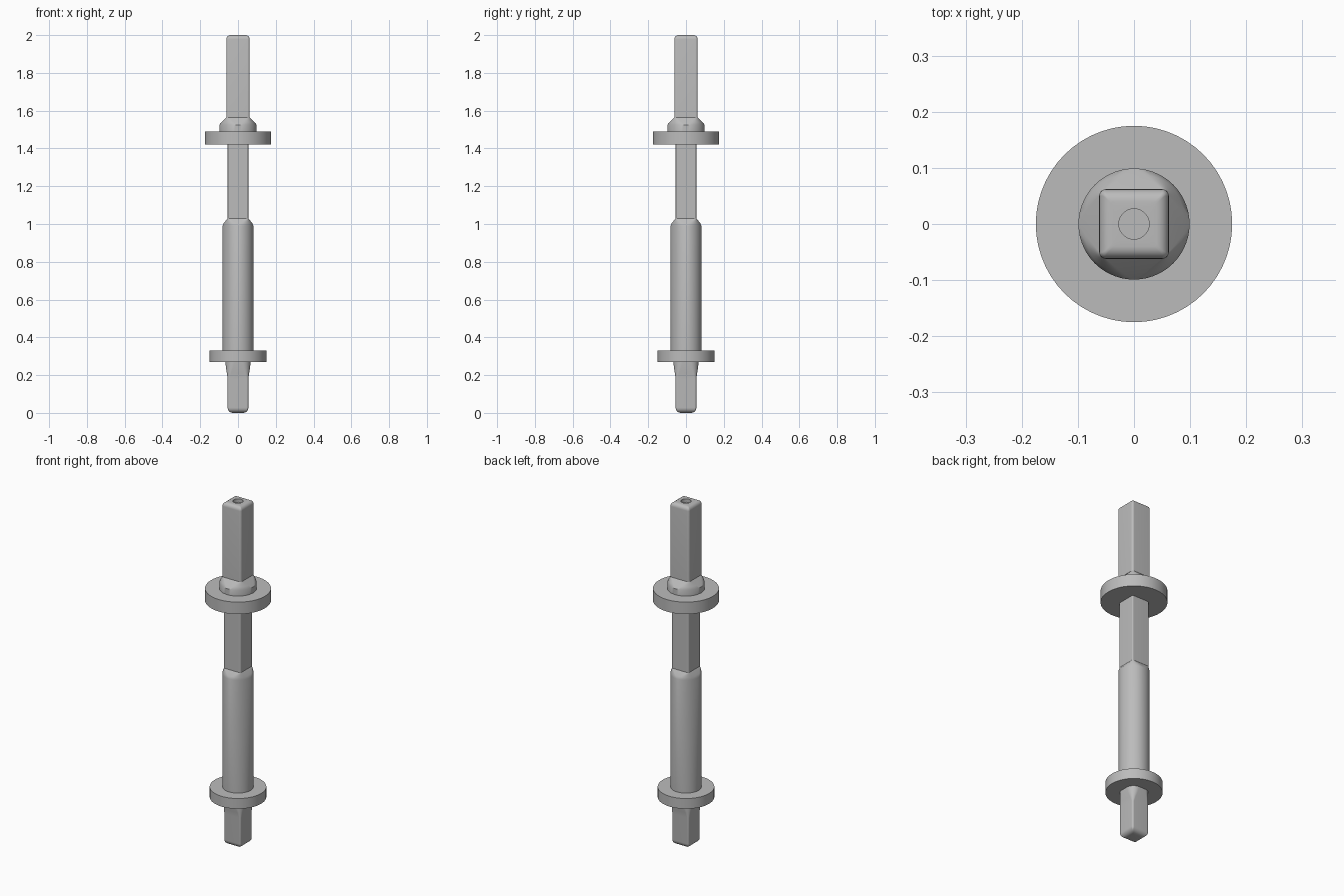
import bpy
import bmesh
from math import sin, cos, pi, radians

cube = bpy.data.objects.get("Cube")
if cube:
    bpy.data.objects.remove(cube)

steel = bpy.data.materials.new("grey steel")
steel.use_nodes = True
STEEL = (0.5, 0.5, 0.5, 1)
steel.diffuse_color = STEEL
steel.node_tree.nodes["Principled BSDF"].inputs["Base Color"].default_value = STEEL

STEPS = 14  # segments per rounded corner


def section(half, corner):
    """Rounded square; it becomes a circle when corner equals half."""
    pts = []
    for q in range(4):
        mid = pi / 4 + q * pi / 2
        sx = 1 if cos(mid) > 0 else -1
        sy = 1 if sin(mid) > 0 else -1
        for i in range(STEPS + 1):
            a = q * pi / 2 + i / STEPS * pi / 2
            pts.append((sx * (half - corner) + corner * cos(a),
                        sy * (half - corner) + corner * sin(a)))
    return pts


def loft(name, rows):
    """Skin a stack of (z, half width, corner radius) sections and cap the ends."""
    bm = bmesh.new()
    rings = [[bm.verts.new((x, y, z)) for x, y in section(h, c)] for z, h, c in rows]
    n = len(rings[0])
    for low, high in zip(rings, rings[1:]):
        for i in range(n):
            j = (i + 1) % n
            bm.faces.new((low[i], low[j], high[j], high[i]))
    bm.faces.new(rings[0][::-1])
    bm.faces.new(rings[-1])
    bmesh.ops.remove_doubles(bm, verts=bm.verts, dist=0.00001)
    mesh = bpy.data.meshes.new(name)
    bm.to_mesh(mesh)
    bm.free()
    mesh.materials.append(steel)
    obj = bpy.data.objects.new(name, mesh)
    bpy.context.collection.objects.link(obj)
    bpy.ops.object.select_all(action="DESELECT")
    obj.select_set(True)
    bpy.context.view_layer.objects.active = obj
    bpy.ops.object.shade_smooth_by_angle(angle=radians(32))
    return obj


def disc(name, bottom, top, radius):
    return loft(name, [(bottom, radius, radius), (top, radius, radius)])


def rounded_end(z, direction, half, corner, radius):
    """Sections that round off the end of a square bar, from the tip inwards."""
    rows = []
    for i in range(7):
        a = i / 6 * pi / 2
        inset = radius * (1 - sin(a))
        rows.append((z + direction * radius * (1 - cos(a)), half - inset,
                     max(corner - inset, 0.004)))
    return rows


# Lower square tang with a rounded tip, swelling towards the flange
loft("lower_tang", rounded_end(0, 1, 0.055, 0.010, 0.028) + [
    (0.18, 0.055, 0.010), (0.21, 0.059, 0.022), (0.24, 0.064, 0.038), (0.28, 0.067, 0.05)])

disc("lower_flange", 0.27, 0.33, 0.15)

# Round barrel with a shoulder that runs into the square neck
loft("barrel", [(0.32, 0.082, 0.082), (0.99, 0.082, 0.082), (1.005, 0.075, 0.06),
                (1.03, 0.055, 0.006)])
loft("square_neck", [(1.03, 0.055, 0.006), (1.43, 0.055, 0.006)])

disc("upper_flange", 1.42, 1.49, 0.175)

# Round collar with a shoulder that runs into the upper square bar
loft("collar", [(1.48, 0.099, 0.099), (1.525, 0.099, 0.099), (1.54, 0.086, 0.065),
                (1.565, 0.062, 0.012)])

# Upper square bar with a rounded top and a shallow centre hole
HOLE = 0.027
loft("upper_bar", [(1.565, 0.062, 0.012)]
     + rounded_end(2, -1, 0.062, 0.012, 0.022)[::-1]
     + [(2, HOLE, HOLE), (1.98, HOLE, HOLE)])
